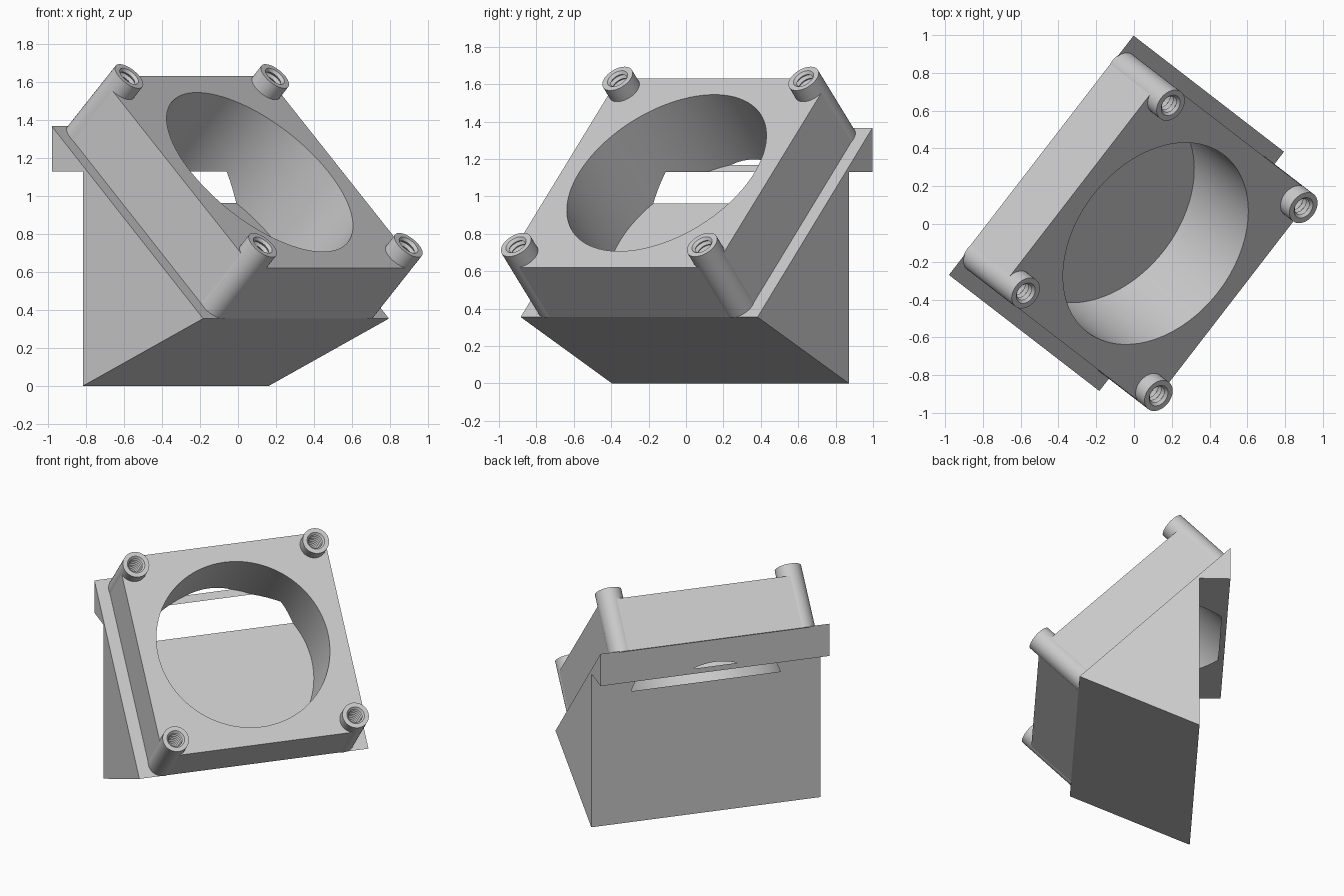
import bpy, bmesh, math
from mathutils import Matrix, Vector

if "Cube" in bpy.data.objects:
    bpy.data.objects.remove(bpy.data.objects["Cube"], do_unlink=True)

# Bracket turned about z; the mounting face leans at 45 degrees
BASE = Matrix.Rotation(math.radians(52.35), 4, 'Z') @ Matrix.Translation((-0.012, 0, 0))
TILT = BASE @ Matrix.Rotation(math.radians(45), 4, 'X')
MID = 0.687          # centre of the frame along the slope
HALF = 0.715         # half side of the square frame
PLATE, TOP, POST_TOP, FLOOR = 0.53, 0.905, 0.99, 0.394   # heights along the slope normal
POST_R = 0.09
INSET = 0.628        # post centre distance from the frame centre
BORE_R = 0.592

grey = bpy.data.materials.new("plain grey")
grey.use_nodes = True
grey.diffuse_color = (0.6, 0.6, 0.6, 1)
grey.node_tree.nodes["Principled BSDF"].inputs["Base Color"].default_value = (0.6, 0.6, 0.6, 1)


def finish(bm, name, matrix):
    bmesh.ops.recalc_face_normals(bm, faces=bm.faces[:])
    mesh = bpy.data.meshes.new(name)
    bm.to_mesh(mesh)
    bm.free()
    mesh.transform(matrix)
    mesh.materials.append(grey)
    obj = bpy.data.objects.new(name, mesh)
    bpy.context.collection.objects.link(obj)
    return obj


def prism(name, outline, depth, matrix):
    """Closed outline of 3D points, extruded by a vector."""
    bm = bmesh.new()
    face = bm.faces.new([bm.verts.new(p) for p in outline])
    out = bmesh.ops.extrude_face_region(bm, geom=[face])
    moved = [g for g in out["geom"] if isinstance(g, bmesh.types.BMVert)]
    bmesh.ops.translate(bm, verts=moved, vec=depth)
    return finish(bm, name, matrix)


def circle(x, y, z, r, n):
    return [(x + r * math.cos(2 * math.pi * i / n),
             y + r * math.sin(2 * math.pi * i / n), z) for i in range(n)]


def lathe(name, x, y, profile, n, matrix):
    """Closed solid turned from (radius, height) pairs."""
    bm = bmesh.new()
    rings = [[bm.verts.new(p) for p in circle(x, y, h, r, n)] for r, h in profile]
    for a, b in zip(rings, rings[1:]):
        for i in range(n):
            j = (i + 1) % n
            bm.faces.new((a[i], a[j], b[j], b[i]))
    bm.faces.new(rings[0])
    bm.faces.new(rings[-1])
    return finish(bm, name, matrix)


def cut(obj, cutter):
    mod = obj.modifiers.new("cut", 'BOOLEAN')
    mod.operation = 'DIFFERENCE'
    mod.solver = 'EXACT'
    mod.object = cutter
    bpy.context.view_layer.objects.active = obj
    bpy.ops.object.modifier_apply(modifier=mod.name)


# Wedge with the overhanging rear lip
side = [(0.405, 0), (-0.395, 0.355), (0.611, 1.367), (0.611, 1.13), (0.405, 1.13)]
wedge = prism("wedge_body", [(-0.8, y, z) for y, z in side], Vector((1.6, 0, 0)), BASE)

# Square frame with rounded corners
outline = []
corner = HALF - INSET
steps = 10
for k, (sx, sy) in enumerate([(1, 1), (-1, 1), (-1, -1), (1, -1)]):
    for i in range(steps + 1):
        a = math.pi / 2 * (k + i / steps)
        outline.append((sx * INSET + corner * math.cos(a),
                        MID + sy * INSET + corner * math.sin(a), PLATE))
frame = prism("raised_frame", outline, Vector((0, 0, TOP - PLATE)), TILT)

# Round bore through the frame, down to a flat floor inside the wedge
bore = prism("bore_cutter", circle(0, MID, FLOOR, BORE_R, 96), Vector((0, 0, 1)), TILT)
for part in (wedge, frame):
    cut(part, bore)
cutters = [bore]

# Threaded corner posts
thread = []
pitch, depth = 0.03, 0.33
for i in range(int(depth / pitch)):
    h = POST_TOP - i * pitch
    thread += [(0.06, h), (0.046, h - pitch / 2)]
profile = [(POST_R, PLATE), (POST_R, POST_TOP)] + thread
posts = []
for sx, row in ((-1, "left"), (1, "right")):
    for sy, end in ((-1, "lower"), (1, "upper")):
        x, y = sx * INSET, MID + sy * INSET
        socket = prism("socket_cutter", circle(x, y, PLATE - 0.1, POST_R, 40), Vector((0, 0, 1)), TILT)
        cut(frame, socket)
        cutters.append(socket)
        posts.append(lathe(f"threaded_post_{end}_{row}", x, y, profile, 40, TILT))

for c in cutters:
    bpy.data.objects.remove(c, do_unlink=True)

# Smooth the round surfaces and keep the edges sharp
bpy.ops.object.select_all(action='DESELECT')
for obj in [wedge, frame] + posts:
    obj.select_set(True)
bpy.context.view_layer.objects.active = wedge
bpy.ops.object.shade_smooth_by_angle(angle=math.radians(30))
